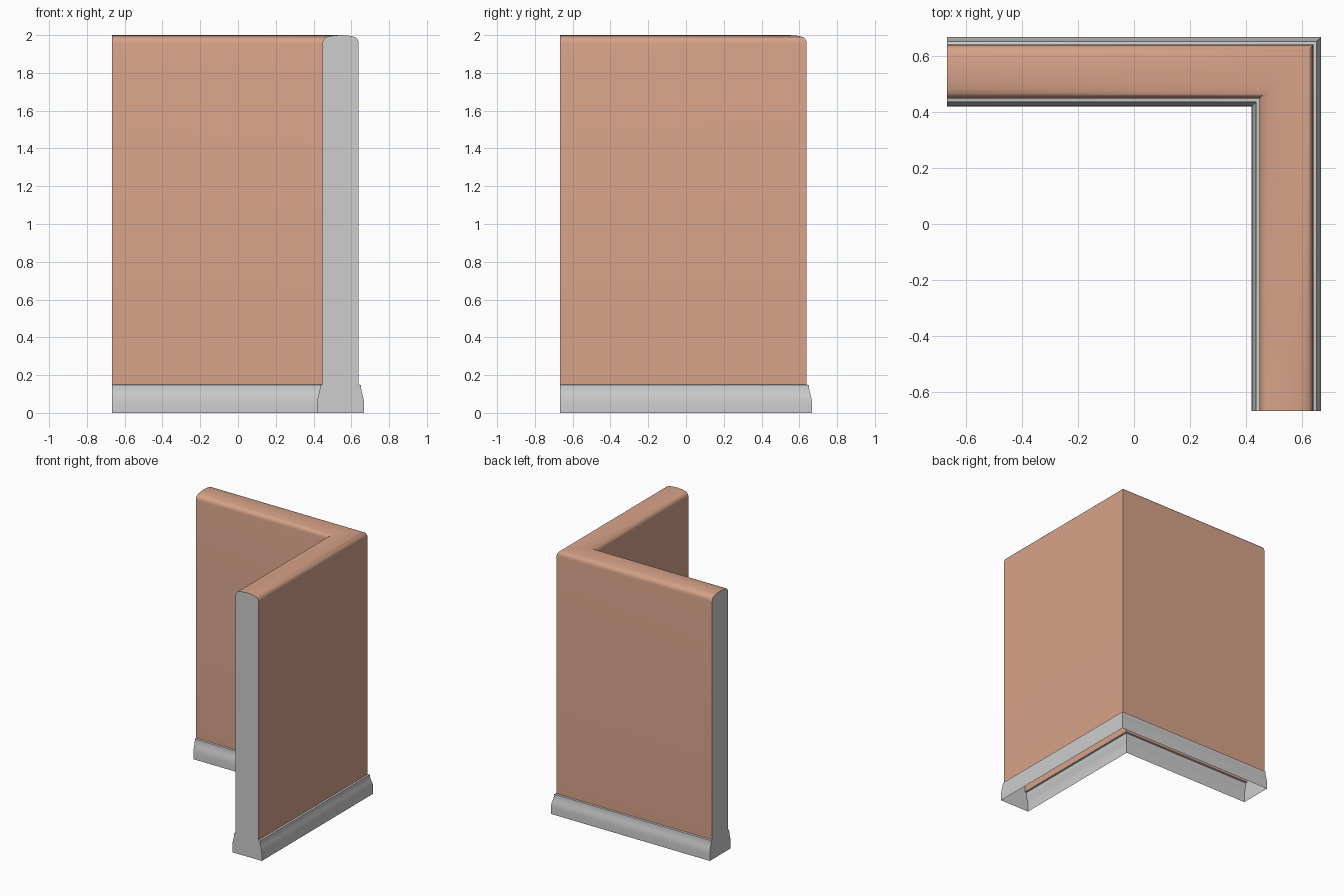
import bpy
import math

if "Cube" in bpy.data.objects:
    bpy.data.objects.remove(bpy.data.objects["Cube"])

C, END = 0.543, -0.667   # wall centre line and cut-off position of both legs


def material(name, rgb):
    m = bpy.data.materials.new(name)
    m.diffuse_color = (*rgb, 1)
    m.use_nodes = True
    m.node_tree.nodes["Principled BSDF"].inputs["Base Color"].default_value = m.diffuse_color
    return m


terracotta = material("terracotta plaster", (0.68, 0.365, 0.25))
grey = material("light grey trim", (0.61, 0.61, 0.61))


def mesh_object(name, verts, faces, mat):
    me = bpy.data.meshes.new(name)
    me.from_pydata(verts, [], faces)
    me.materials.append(mat)
    ob = bpy.data.objects.new(name, me)
    bpy.context.collection.objects.link(ob)
    bpy.ops.object.select_all(action='DESELECT')
    ob.select_set(True)
    bpy.context.view_layer.objects.active = ob
    bpy.ops.object.shade_smooth_by_angle(angle=math.radians(32))
    return ob


def section(profile, k):
    """Profile (offset, height) at the left end, the mitred corner or the front end."""
    return [((END, C + d, z), (C + d, C + d, z), (C + d, END, z))[k] for d, z in profile]


def sweep(name, profile, mat):
    n = len(profile)
    verts = [v for k in range(3) for v in section(profile, k)]
    faces = [(k*n + j, k*n + j + 1, (k+1)*n + j + 1, (k+1)*n + j)
             for k in range(2) for j in range(n - 1)]
    return mesh_object(name, verts, faces, mat)


def mirrored(half):
    return [(-d, z) for d, z in reversed(half)]


# Half profiles, from the outside bottom upward
base = [(0.124, 0), (0.124, 0.05), (0.122, 0.075), (0.117, 0.095), (0.112, 0.112),
        (0.109, 0.13), (0.108, 0.147), (0.096, 0.15)]
wall = [(0.096, 0.15), (0.096, 1.955), (0.094, 1.968), (0.088, 1.98), (0.08, 1.988),
        (0.06, 1.994), (0.035, 1.998), (0, 2.0)]

# Wall skin with its rounded top, and skirting on both sides (open underneath)
sweep("wall", wall + mirrored(wall)[1:], terracotta)
sweep("outer_skirting", base, grey)
sweep("inner_skirting", mirrored(base), grey)

# Flat end caps in the full wall outline
outline = base + wall[1:] + mirrored(base + wall[1:])[1:]
idx = list(range(len(outline)))
mesh_object("left_end_cap", section(outline, 0), [idx[::-1]], grey)
mesh_object("front_end_cap", section(outline, 2), [idx], grey)
